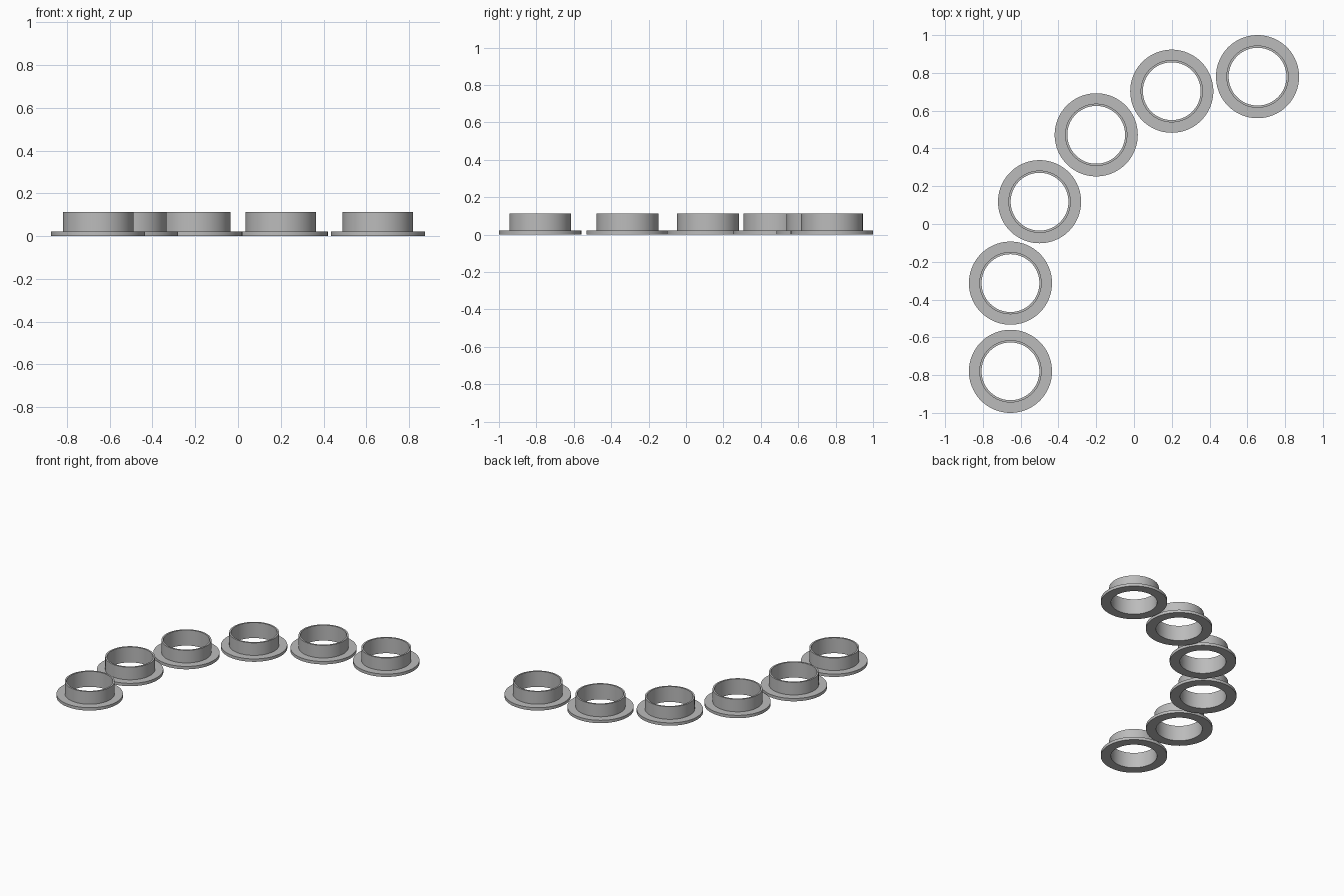
import bpy
import math

cube = bpy.data.objects.get("Cube")
if cube:
    bpy.data.objects.remove(cube, do_unlink=True)

# Single grey material
grey = bpy.data.materials.new("plain grey")
grey.use_nodes = True
colour = (0.5, 0.5, 0.5, 1.0)
grey.diffuse_color = colour
grey.node_tree.nodes["Principled BSDF"].inputs["Base Color"].default_value = colour

# Dimensions of one flanged ring
FLANGE_R, OUTER_R, INNER_R = 0.22, 0.165, 0.153
FLANGE_H, HEIGHT = 0.021, 0.113
SIDES = 96

# Closed cross-section (radius, height), counter-clockwise
PROFILE = [(INNER_R, 0), (FLANGE_R, 0), (FLANGE_R, FLANGE_H),
           (OUTER_R, FLANGE_H), (OUTER_R, HEIGHT), (INNER_R, HEIGHT)]


def lathe_mesh(name, profile):
    """Revolve a closed profile around z."""
    n = len(profile)
    verts, faces = [], []
    for i in range(SIDES):
        a = 2 * math.pi * i / SIDES
        verts += [(r * math.cos(a), r * math.sin(a), z) for r, z in profile]
        here, after = i * n, ((i + 1) % SIDES) * n
        for j in range(n):
            k = (j + 1) % n
            faces.append((here + j, after + j, after + k, here + k))
    mesh = bpy.data.meshes.new(name)
    mesh.from_pydata(verts, [], faces)
    mesh.materials.append(grey)
    mesh.update()
    return mesh


# Six rings placed along an arc
ring_mesh = lathe_mesh("flanged_ring", PROFILE)
CENTRES = [(0.654, 0.78), (0.2, 0.703), (-0.2, 0.472),
           (-0.5, 0.118), (-0.654, -0.313), (-0.654, -0.78)]
rings = []
for number, (x, y) in enumerate(CENTRES, 1):
    ring = bpy.data.objects.new(f"flanged_ring_{number}", ring_mesh.copy())
    ring.location = (x, y, 0)
    bpy.context.collection.objects.link(ring)
    rings.append(ring)

# Smooth walls with crisp rims
bpy.ops.object.select_all(action='DESELECT')
for ring in rings:
    ring.select_set(True)
bpy.context.view_layer.objects.active = rings[0]
bpy.ops.object.shade_smooth_by_angle(angle=math.radians(30))
